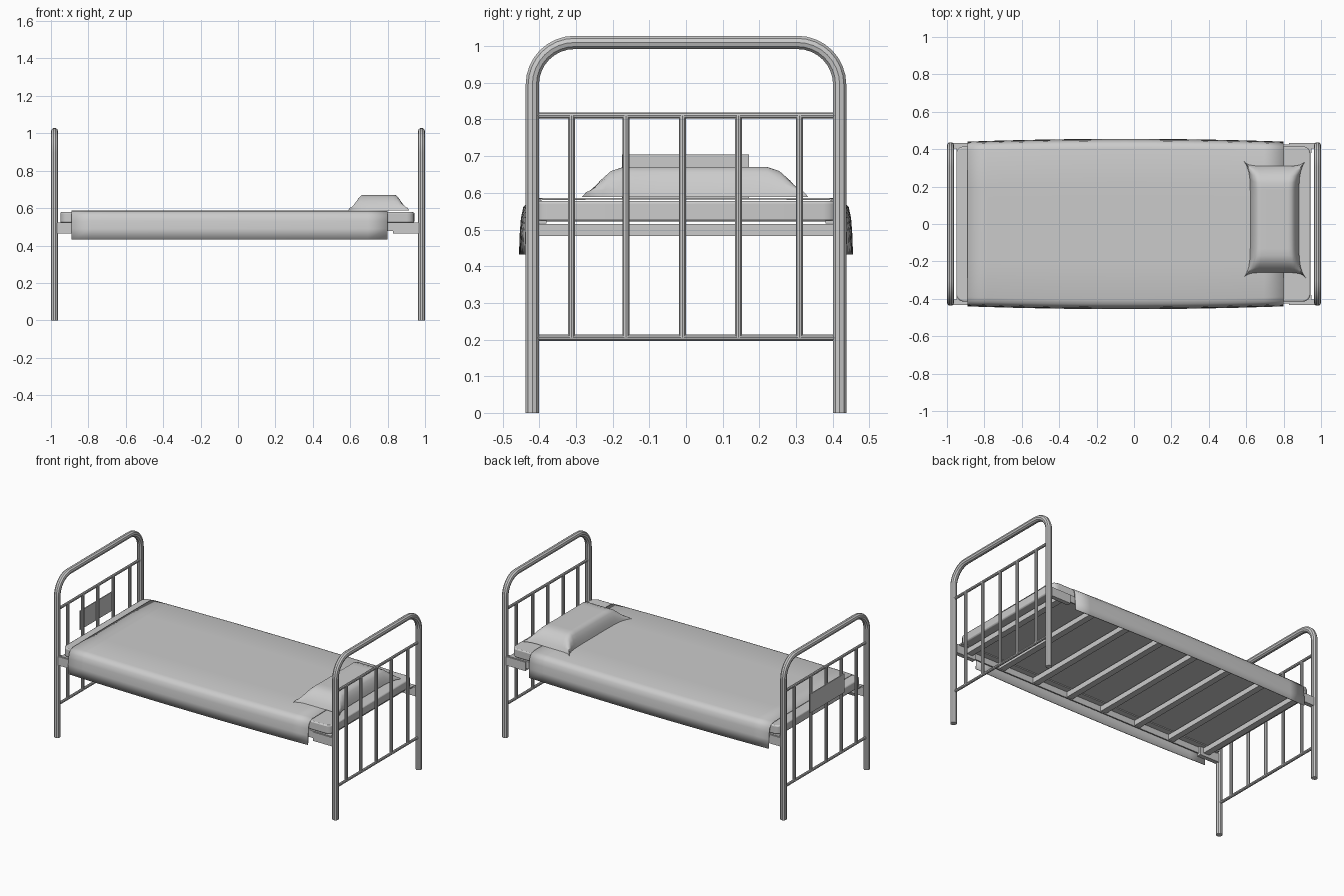
import bpy, bmesh, math

if "Cube" in bpy.data.objects:
    bpy.data.objects.remove(bpy.data.objects["Cube"])


def smooth(obj, angle=35):
    bpy.ops.object.select_all(action='DESELECT')
    obj.select_set(True)
    bpy.context.view_layer.objects.active = obj
    bpy.ops.object.shade_smooth_by_angle(angle=math.radians(angle))


def tube(name, points, radius):
    cu = bpy.data.curves.new(name, 'CURVE')
    cu.dimensions = '3D'
    cu.bevel_depth = radius
    cu.bevel_resolution = 3
    cu.use_fill_caps = True
    sp = cu.splines.new('POLY')
    sp.points.add(len(points) - 1)
    for p, co in zip(sp.points, points):
        p.co = (*co, 1)
    obj = bpy.data.objects.new(name, cu)
    bpy.context.collection.objects.link(obj)
    bpy.ops.object.select_all(action='DESELECT')
    obj.select_set(True)
    bpy.context.view_layer.objects.active = obj
    bpy.ops.object.convert(target='MESH')
    smooth(bpy.context.view_layer.objects.active)


def box(name, lo, hi):
    bpy.ops.mesh.primitive_cube_add(size=1, location=[(a + b) / 2 for a, b in zip(lo, hi)])
    obj = bpy.context.object
    obj.name = name
    obj.scale = [b - a for a, b in zip(lo, hi)]
    bpy.ops.object.transform_apply(location=False, rotation=False, scale=True)
    return obj


def grid_mesh(name, rows, closed=False):
    bm = bmesh.new()
    vs = [[bm.verts.new(p) for p in row] for row in rows]
    for a, b in zip(vs, vs[1:]):
        for j in range(len(a) - 1):
            bm.faces.new((a[j], b[j], b[j + 1], a[j + 1]))
    if closed:  # flat underside from the border loop
        loop = vs[0] + [r[-1] for r in vs[1:]] + vs[-1][-2::-1] + [r[0] for r in vs[-2:0:-1]]
        bm.faces.new(loop)
    bmesh.ops.recalc_face_normals(bm, faces=bm.faces)
    me = bpy.data.meshes.new(name)
    bm.to_mesh(me)
    bm.free()
    obj = bpy.data.objects.new(name, me)
    bpy.context.collection.objects.link(obj)
    return obj


# End frames: bent hoop, two cross rails, five spindles
for end, sx in (("head", 1), ("foot", -1)):
    x = 0.981 * sx
    R, w, top = 0.115, 0.419, 1.01
    pts = [(x, -w, 0)]
    for side in (-1, 1):
        for i in range(9):
            a = math.radians(180 - i * 11.25) if side < 0 else math.radians(90 - i * 11.25)
            pts.append((x, side * (w - R) + R * math.cos(a), top - R + R * math.sin(a)))
    pts.append((x, w, 0))
    tube(end + "_hoop", pts, 0.019)
    for z in (0.205, 0.811):
        tube(end + "_cross_rail", [(x, -w, z), (x, w, z)], 0.009)
    for y in (-0.312, -0.164, -0.01, 0.143, 0.309):
        tube(end + "_spindle", [(x, y, 0.205), (x, y, 0.811)], 0.010)

# Name plate on the foot end
box("foot_plate", (-0.996, -0.175, 0.585), (-0.990, 0.172, 0.705))

# Side rails (angle iron) with end brackets
for s in (-1, 1):
    def yb(name, x0, x1, y0, y1, z0, z1):
        box(name, (x0, min(s * y0, s * y1), z0), (x1, max(s * y0, s * y1), z1))
    yb("side_rail", -0.965, 0.965, 0.418, 0.426, 0.478, 0.524)
    yb("side_rail_flange", -0.95, 0.95, 0.38, 0.419, 0.516, 0.524)
    for sx in (-1, 1):
        a, b = sorted((0.83 * sx, 0.97 * sx))
        yb("rail_bracket", a, b, 0.405, 0.432, 0.464, 0.520)

# Slats below the mattress
for i in range(8):
    x = -0.875 + 0.25 * i
    box("slat", (x - 0.02, -0.418, 0.482), (x + 0.02, 0.418, 0.515))

# Mattress
m = box("mattress", (-0.95, -0.415, 0.522), (0.943, 0.415, 0.578))
bm = bmesh.new()
bm.from_mesh(m.data)
vert = [e for e in bm.edges if abs(e.verts[0].co.z - e.verts[1].co.z) > 0.01]
bmesh.ops.bevel(bm, geom=vert, offset=0.04, segments=4, profile=0.5, affect='EDGES')
bm.to_mesh(m.data)
bm.free()
bv = m.modifiers.new("soft_edges", 'BEVEL')
bv.width, bv.segments, bv.limit_method = 0.007, 2, 'ANGLE'
smooth(m)

# Blanket draped over both sides, bulging slightly at mid length
half = [(0.0, 0.584), (0.2, 0.584), (0.39, 0.583), (0.413, 0.576), (0.427, 0.56),
        (0.433, 0.53), (0.436, 0.49), (0.438, 0.432)]
profile = [(-y, z) for y, z in half[:0:-1]] + half
rows = []
for i in range(17):
    t = -1 + i / 8
    bulge = 1 + 0.034 * (1 - t * t)
    rows.append([(-0.045 + 0.845 * t, y * bulge, z) for y, z in profile])
blanket = grid_mesh("blanket", rows)
so = blanket.modifiers.new("thickness", 'SOLIDIFY')
so.thickness, so.offset = 0.005, 0
smooth(blanket, 50)

# Pillow: flat plateau, sloped sides, drawn-out corners
steps = [-1, -0.96, -0.9, -0.8, -0.68, -0.55, -0.3, 0]
steps += [-s for s in steps[-2::-1]]
rows = []
for u in steps:
    row = []
    for v in steps:
        px = 0.752 + u * (0.130 + 0.040 * abs(v) ** 7)
        py = 0.025 + v * (0.285 + 0.032 * abs(u) ** 7)
        fu = min(1, (1 - abs(u)) / 0.36)
        fv = min(1, (1 - abs(v)) / 0.32)
        h = (math.sin(fu * math.pi / 2) ** 0.8) * (math.sin(fv * math.pi / 2) ** 0.8)
        ear = 0.018 * (abs(u * v) ** 6) * min(1, (1 - max(abs(u), abs(v))) * 20)
        row.append((px, py, 0.588 + 0.083 * h + ear))
    rows.append(row)
pillow = grid_mesh("pillow", rows, closed=True)
smooth(pillow, 50)
